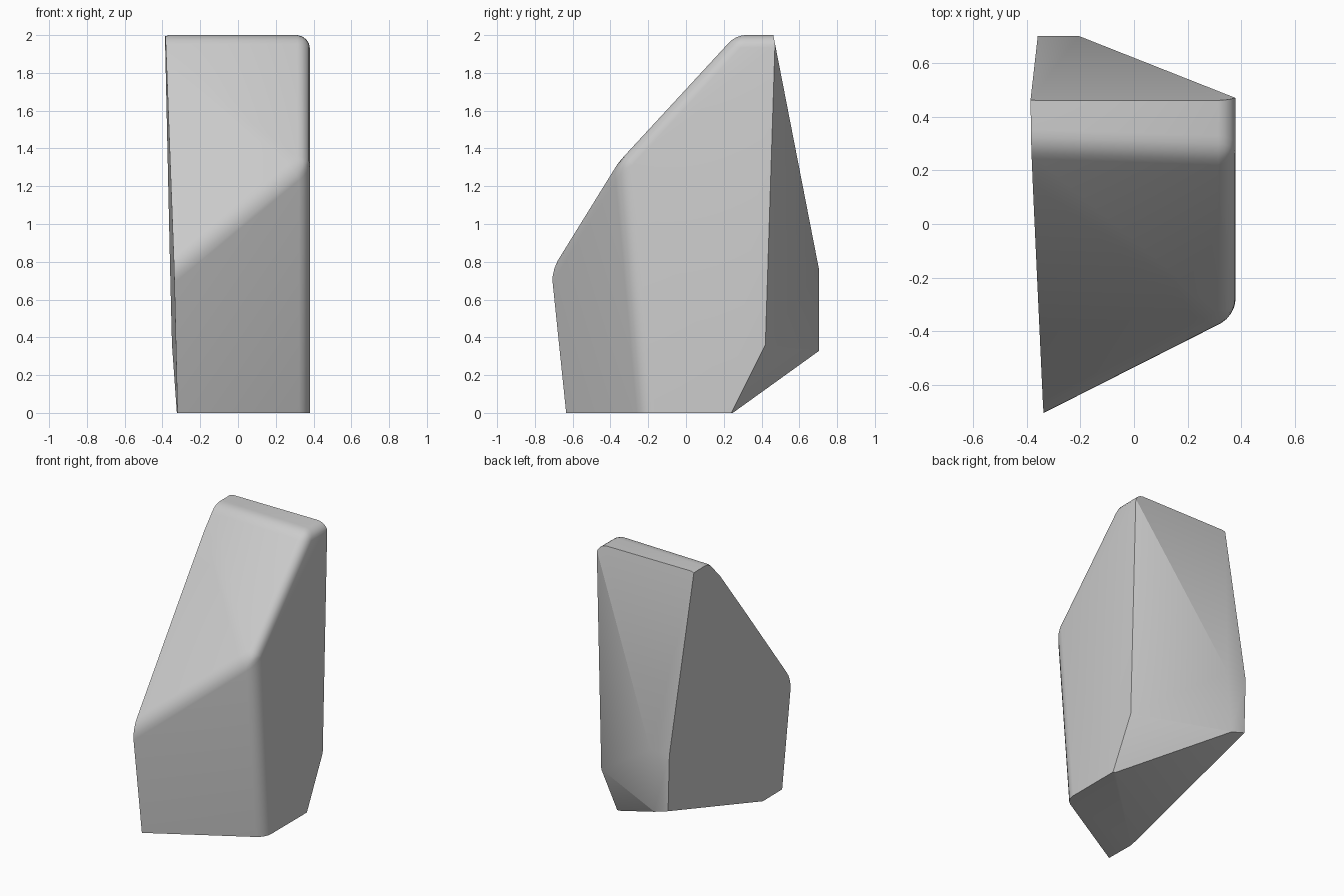
import bpy
import bmesh
from math import radians
from mathutils import Vector

if "Cube" in bpy.data.objects:
    bpy.data.objects.remove(bpy.data.objects["Cube"], do_unlink=True)


def cut(bm, point, normal):
    """Slice away everything on the normal side and cap the opening."""
    geom = bm.verts[:] + bm.edges[:] + bm.faces[:]
    bmesh.ops.bisect_plane(bm, geom=geom, dist=0.0001, plane_co=Vector(point),
                           plane_no=Vector(normal).normalized(), clear_outer=True)
    rim = [e for e in bm.edges if e.is_boundary]
    if rim:
        bmesh.ops.contextual_create(bm, geom=rim)


# Oversized block: right, left and top faces are already in place
bm = bmesh.new()
bmesh.ops.create_cube(bm, size=1)
low, high = Vector((-0.43, -1.5, -1)), Vector((0.38, 1.5, 2))
for v in bm.verts:
    v.co = (low + high) / 2 + v.co * (high - low)

# Weathered faces: angled front, then the two parts of the sloping face
cut(bm, (-0.33, -0.64, 0), (0.58, -1, -0.09))
cut(bm, (0, 0, 1.702), (-0.037, -1.083, 1))
cut(bm, (0, 0, 1.73), (-0.183, -1.264, 1))

# Round the weathered edges
worn = [e for e in bm.edges if e.calc_face_angle(0) > radians(20)]
bmesh.ops.bevel(bm, geom=worn, offset=0.12, segments=4, profile=0.5,
                affect='EDGES', clamp_overlap=True)

# Clean breaks that stay sharp
breaks = [
    ((0, 0, 0), (0, 0, -1)),                        # base
    ((-0.33, 0, 0), (-1, -0.015, -0.025)),          # left side
    ((0, 0.47, 1.96), (0, 1, 0.195)),               # upper back
    ((0.38, 0.42, 0.36), (0.46, 1, -0.032)),        # back right
    ((0.38, 0.42, 0.36), (0.483, 1, -0.5)),         # lower back right
    ((0, 0.703, 0), (0, 1, 0)),                     # back tip
    ((-0.35, 0.7, 0.36), (-0.96, 1, -3.16)),        # underside
]
for point, normal in breaks:
    cut(bm, point, normal)

bmesh.ops.remove_doubles(bm, verts=bm.verts, dist=0.002)
bmesh.ops.recalc_face_normals(bm, faces=bm.faces)

mesh = bpy.data.meshes.new("rock")
bm.to_mesh(mesh)
bm.free()
rock = bpy.data.objects.new("rock", mesh)
bpy.context.collection.objects.link(rock)

# Plain grey stone
stone = bpy.data.materials.new("grey stone")
stone.use_nodes = True
grey = (0.6, 0.6, 0.6, 1)
stone.diffuse_color = grey
stone.node_tree.nodes["Principled BSDF"].inputs["Base Color"].default_value = grey
mesh.materials.append(stone)

bpy.ops.object.select_all(action='DESELECT')
rock.select_set(True)
bpy.context.view_layer.objects.active = rock
bpy.ops.object.shade_smooth_by_angle(angle=radians(25))
